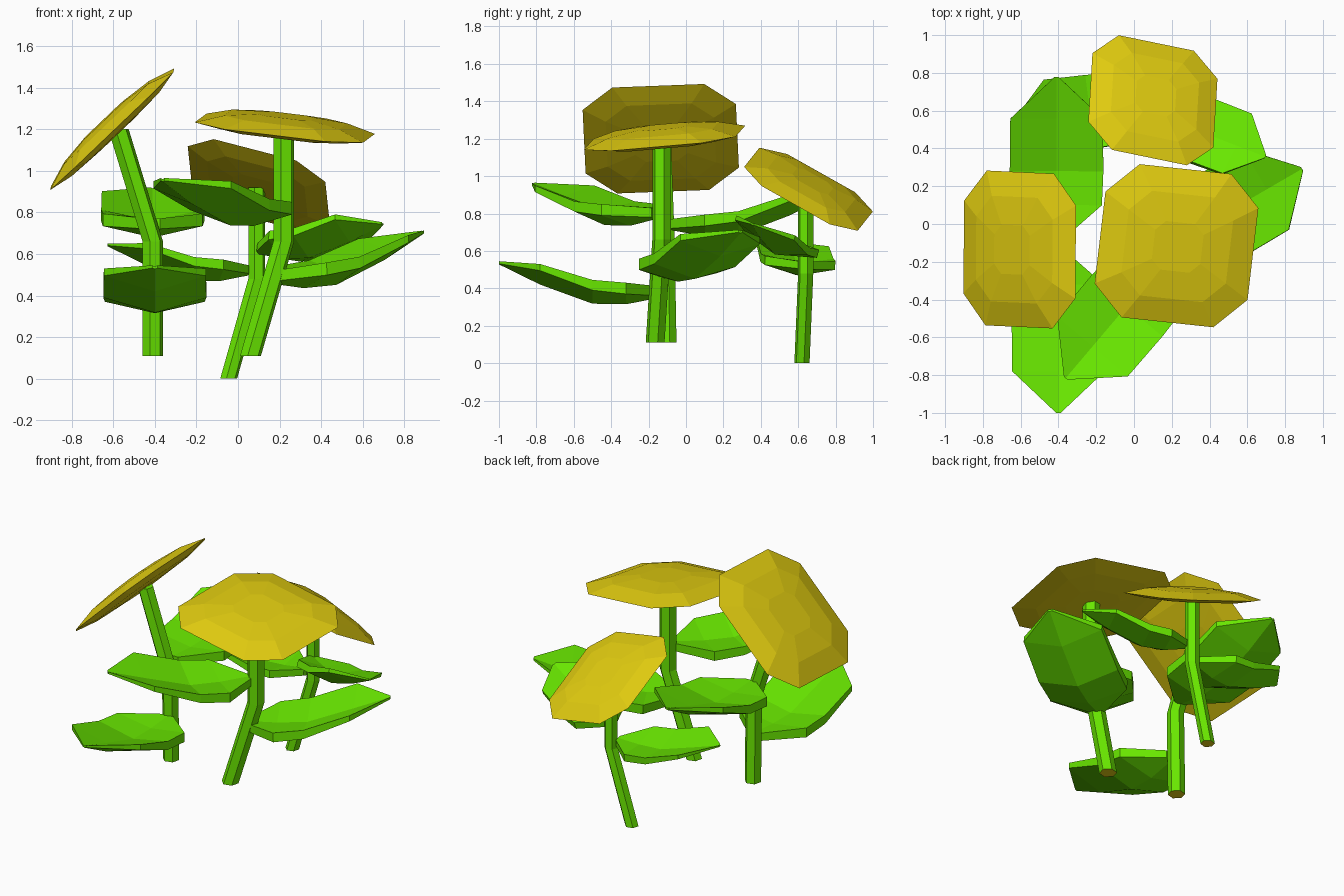
import bpy, bmesh, math
from mathutils import Vector, Matrix

if "Cube" in bpy.data.objects:
    bpy.data.objects.remove(bpy.data.objects["Cube"])


def material(name, rgb):
    m = bpy.data.materials.new(name)
    m.diffuse_color = (*rgb, 1)
    m.use_nodes = True
    m.node_tree.nodes["Principled BSDF"].inputs["Base Color"].default_value = m.diffuse_color
    return m


GREEN = material("leaf_green", (0.14, 0.80, 0.0))
YELLOW = material("petal_yellow", (0.76, 0.61, 0.005))


def loft(name, rings, mats, end_mat=0):
    """Skin a list of equal-length point rings, closed by a face at each end."""
    bm = bmesh.new()
    vs = [[bm.verts.new(p) for p in ring] for ring in rings]
    n = len(rings[0])
    for a, b in zip(vs, vs[1:]):
        for i in range(n):
            j = (i + 1) % n
            bm.faces.new((a[i], a[j], b[j], b[i]))
    bm.faces.new(vs[0][::-1]).material_index = end_mat
    bm.faces.new(vs[-1])
    bmesh.ops.recalc_face_normals(bm, faces=bm.faces)
    me = bpy.data.meshes.new(name)
    bm.to_mesh(me)
    bm.free()
    for m in mats:
        me.materials.append(m)
    ob = bpy.data.objects.new(name, me)
    bpy.context.collection.objects.link(ob)
    return ob


def stem(name, path, r):
    # bent hexagonal stalk with a yellow cut end
    angles = [math.radians(60 * i + 15) for i in range(6)]
    rings = [[(x + r * math.cos(a), y + r * math.sin(a), z) for a in angles]
             for x, y, z in path]
    loft(name, rings, [GREEN, YELLOW], 1)


def flower_head(name, centre, normal, u, scale):
    # shallow lens with a chamfered-square outline
    n = Vector(normal).normalized()
    u = Vector(u)
    u = (u - n * u.dot(n)).normalized()
    v = n.cross(u)
    c = Vector(centre)
    octagon = [(1, -.6), (1, .6), (.6, 1), (-.6, 1), (-1, .6), (-1, -.6), (-.6, -1), (.6, -1)]
    profile = [(.14, -.033), (.29, -.025), (.41, 0), (.28, .042), (.13, .06)]
    rings = [[c + scale * (u * a * h + v * b * h + n * z) for a, b in octagon]
             for h, z in profile]
    loft(name, rings, [YELLOW])


# leaf stations: distance, half width, edge top, centre top, edge bottom, keel
LEAF = [(.04, .035, .03, .03, -.02, -.03),
        (.22, .24, .05, .015, -.01, -.065),
        (.40, .248, .065, .015, .01, -.062),
        (.68, .245, .15, .095, .115, .04),
        (.90, .012, .165, .16, .152, .148)]


def leaf(name, base, heading, scale, pitch=0, roll=0):
    # thick trough-shaped leaf curving up to its tip
    rings = [[(s, 0, ct), (s, w, et), (s, w, eb), (s, 0, k), (s, -w, eb), (s, -w, et)]
             for s, w, et, ct, eb, k in LEAF]
    ob = loft(name, rings, [GREEN])
    ob.data.transform(Matrix.Translation(base)
                      @ Matrix.Rotation(math.radians(heading), 4, 'Z')
                      @ Matrix.Rotation(math.radians(-pitch), 4, 'Y')
                      @ Matrix.Rotation(math.radians(roll), 4, 'X')
                      @ Matrix.Scale(scale, 4))


# left plant
stem("left_stem", [(-.41, -.10, .11), (-.41, -.11, .66), (-.575, -.13, 1.2)], .051)
flower_head("left_flower", (-.605, -.135, 1.2), (-.957, -.03, 1), (.33, -.015, .316), 1)
leaf("left_leaf_front", (-.40, -.10, .38), 270, 1)
leaf("left_leaf_back", (-.41, -.12, .74), 90, 1, 1)

# right plant
stem("right_stem", [(.06, -.165, .11), (.22, -.13, .66), (.22, -.13, 1.18)], .052)
flower_head("right_flower", (.225, -.115, 1.205), (.11, -.10, 1), (.465, -.05, -.056), 1)
leaf("right_leaf_front", (.22, -.13, .80), 229.7, 1)
leaf("right_leaf_side", (.12, -.15, .485), 29.5, 1, 4, -2)

# back plant
stem("back_stem", [(-.045, .62, 0), (.09, .64, .48), (.09, .64, .92)], .042)
flower_head("back_flower", (.10, .655, .93), (.37, .54, 1), (.395, -.08, -.1), .85)
leaf("back_leaf_left", (.08, .63, .52), 187, .79, 0, 4)
leaf("back_leaf_right", (.075, .62, .62), -26, .75, 1, -17)
